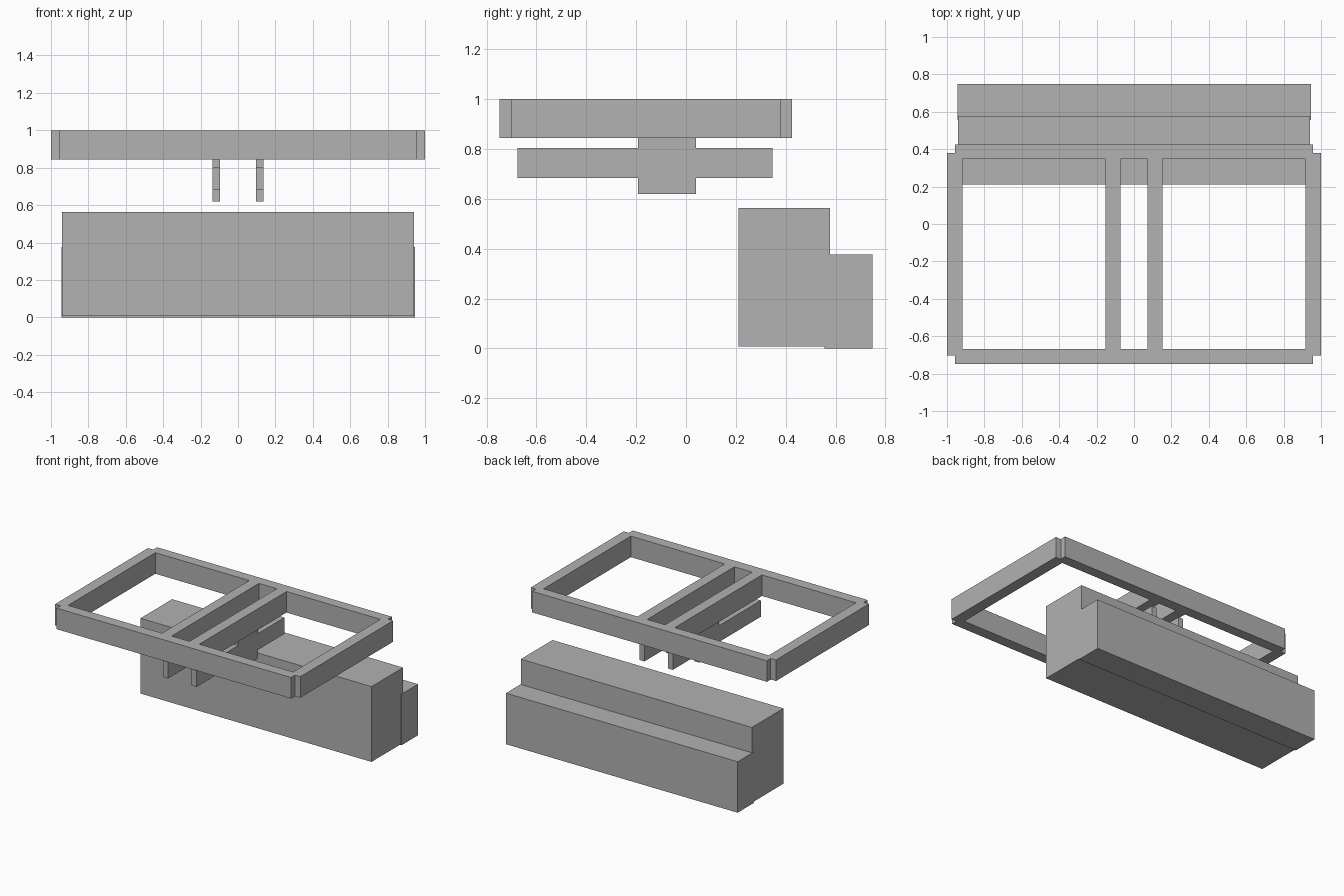
import bpy
import bmesh

cube = bpy.data.objects.get("Cube")
if cube:
    bpy.data.objects.remove(cube, do_unlink=True)

# One flat grey for everything
grey = bpy.data.materials.new("plain_grey")
grey.use_nodes = True
colour = (0.445, 0.445, 0.445, 1.0)
grey.diffuse_color = colour
grey.node_tree.nodes["Principled BSDF"].inputs["Base Color"].default_value = colour


def finish(name, bm):
    bmesh.ops.recalc_face_normals(bm, faces=bm.faces)
    mesh = bpy.data.meshes.new(name)
    bm.to_mesh(mesh)
    bm.free()
    mesh.materials.append(grey)
    obj = bpy.data.objects.new(name, mesh)
    bpy.context.collection.objects.link(obj)
    return obj


def box(name, xs, ys, zs):
    """Box spanning the given (low, high) range on each axis."""
    bm = bmesh.new()
    bmesh.ops.create_cube(bm, size=1)
    for v in bm.verts:
        for axis, (low, high) in enumerate((xs, ys, zs)):
            v.co[axis] = high if v.co[axis] > 0 else low
    return finish(name, bm)


def side_plate(name, profile, x0, x1):
    """Profile in the y-z plane, extruded along x."""
    bm = bmesh.new()
    face = bm.faces.new([bm.verts.new((x0, y, z)) for y, z in profile])
    result = bmesh.ops.extrude_face_region(bm, geom=[face])
    moved = [g for g in result["geom"] if isinstance(g, bmesh.types.BMVert)]
    bmesh.ops.translate(bm, verts=moved, vec=(x1 - x0, 0, 0))
    return finish(name, bm)


# Bench: tall front block and lower back step
box("bench_front_block", (-0.942, 0.942), (0.21, 0.578), (0.008, 0.563))
box("bench_back_step", (-0.945, 0.945), (0.555, 0.748), (0, 0.376))

# Upper frame: front and back rails, with stepped corners
frame_z = (0.845, 1.0)
box("frame_front_rail", (-0.957, 0.957), (-0.748, -0.668), frame_z)
box("frame_back_rail", (-0.957, 0.957), (0.348, 0.425), frame_z)

# Cross-shaped hanger outline
y0, y1, y2, y3 = -0.677, -0.192, 0.04, 0.348
z0, z1, z2, z3 = 0.62, 0.684, 0.804, 0.845
cross = [(y1, z0), (y2, z0), (y2, z1), (y3, z1), (y3, z2), (y2, z2),
         (y2, z3), (y1, z3), (y1, z2), (y0, z2), (y0, z1), (y1, z1)]

# Mirrored parts: side rails, middle bars and hangers below them
for side, s in (("left", 1), ("right", -1)):
    box(side + "_side_rail", sorted((s * 0.918, s * 1.0)), (-0.703, 0.38), frame_z)
    box(side + "_middle_bar", sorted((s * 0.073, s * 0.152)), (-0.668, 0.348), frame_z)
    side_plate(side + "_hanger", cross, s * 0.096, s * 0.136)
